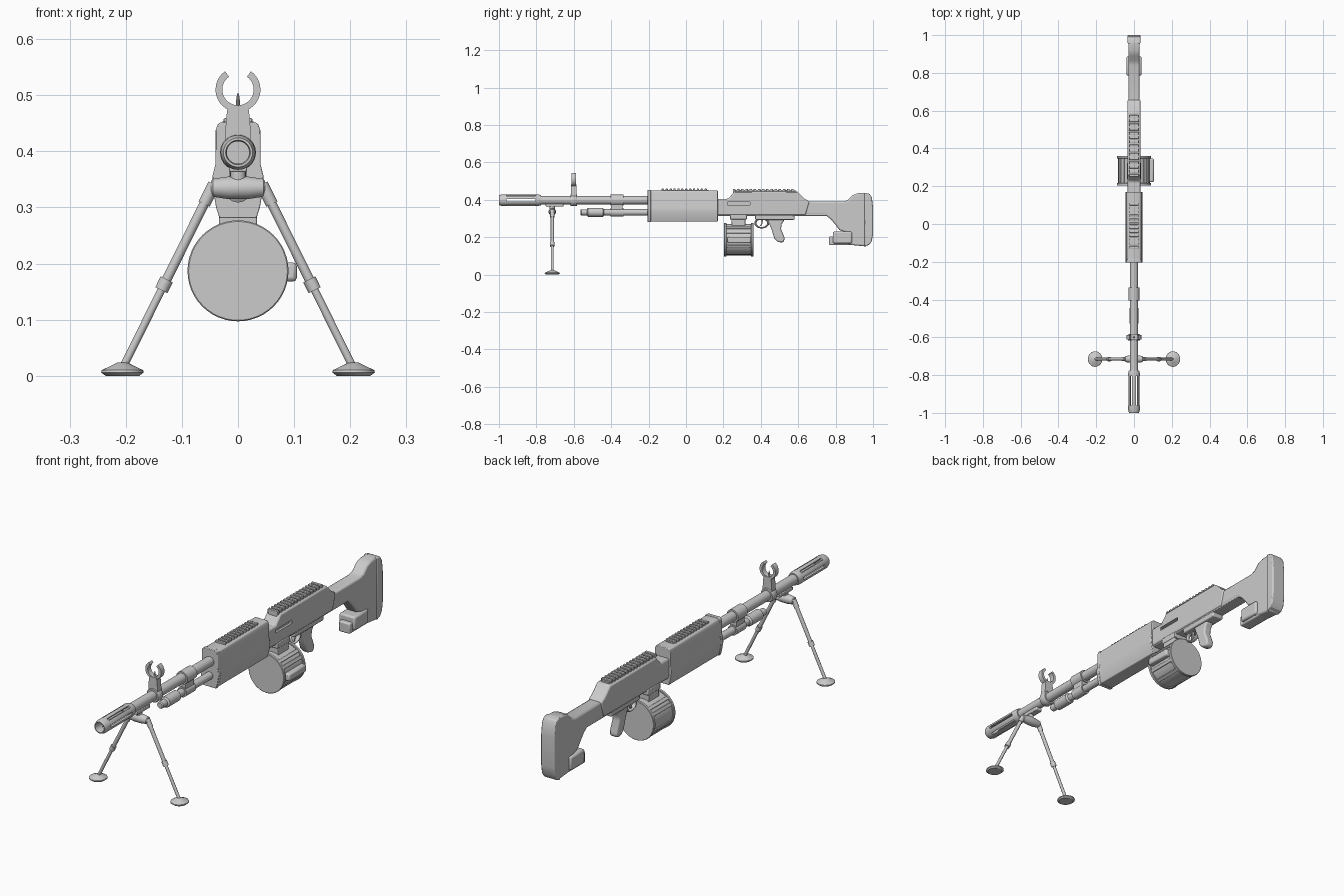
import bpy, bmesh
from math import sin, cos, pi, radians
from mathutils import Vector, Matrix

if "Cube" in bpy.data.objects:
    bpy.data.objects.remove(bpy.data.objects["Cube"])


def finish(name, bm, bevel=0.0):
    bmesh.ops.recalc_face_normals(bm, faces=bm.faces)
    me = bpy.data.meshes.new(name)
    bm.to_mesh(me)
    bm.free()
    ob = bpy.data.objects.new(name, me)
    bpy.context.collection.objects.link(ob)
    if bevel:
        m = ob.modifiers.new("Bevel", 'BEVEL')
        m.width, m.segments, m.limit_method = bevel, 2, 'ANGLE'
        m.angle_limit = radians(40)
    return ob


def prism(name, pts, lo, hi, axis='x', bevel=0.0):
    """Extrude a (y,z) profile along x, or an (x,z) profile along y."""
    bm = bmesh.new()
    put = (lambda a, b, t: (t, a, b)) if axis == 'x' else (lambda a, b, t: (a, t, b))
    rings = [[bm.verts.new(put(a, b, t)) for a, b in pts] for t in (lo, hi)]
    for r in rings:
        bm.faces.new(r)
    n = len(pts)
    for i in range(n):
        j = (i + 1) % n
        bm.faces.new((rings[0][i], rings[0][j], rings[1][j], rings[1][i]))
    return finish(name, bm, bevel)


def box(name, x, y, z, bevel=0.0):
    return prism(name, [(y[0], z[0]), (y[1], z[0]), (y[1], z[1]), (y[0], z[1])], x[0], x[1], 'x', bevel)


def lathe(name, start, direction, prof, n=28):
    """Spin (distance, radius) pairs about an axis; both ends are capped."""
    bm = bmesh.new()
    rot = Vector(direction).to_track_quat('Z', 'Y')
    rings = [[bm.verts.new(rot @ Vector((r * cos(2 * pi * i / n), r * sin(2 * pi * i / n), d)) + Vector(start))
              for i in range(n)] for d, r in prof]
    for a, b in zip(rings, rings[1:]):
        for i in range(n):
            bm.faces.new((a[i], a[(i + 1) % n], b[(i + 1) % n], b[i]))
    bm.faces.new(rings[0])
    bm.faces.new(rings[-1])
    return finish(name, bm)


def ylathe(name, z, prof, n=28):
    return lathe(name, (0, 0, z), (0, 1, 0), prof, n)


def rod(name, a, b, r, n=16):
    d = Vector(b) - Vector(a)
    return lathe(name, a, d, [(0, r), (d.length, r)], n)


def cut(target, cutter):
    m = target.modifiers.new("Cut", 'BOOLEAN')
    m.operation, m.object, m.solver = 'DIFFERENCE', cutter, 'EXACT'
    cutter.hide_render = True
    cutter.hide_set(True)


def rail(name, y0, y1, count, z0, z1, hw):
    box(name + "_base", (-hw * .8, hw * .8), (y0, y1), (z0 - .012, (z0 + z1) / 2))
    step = (y1 - y0) / count
    for i in range(count):
        y = y0 + i * step
        box(f"{name}_tooth", (-hw, hw), (y, y + step * .6), (z0 - .004, z1), .002)


AX = .398  # bore height

# Barrel and slotted muzzle
ylathe("barrel", AX, [(-.80, .022), (-.2, .022)])
muzzle = ylathe("muzzle_device", AX, [(-.80, .020), (-.99, .020), (-1, .022), (-1, .026), (-.985, .031),
                                      (-.79, .031), (-.775, .027), (-.775, .02)])
for k in range(3):
    c = box("muzzle_slot_cutter", (-.05, .05), (-.96, -.805), (-.006, .006))
    c.data.transform(Matrix.Translation((0, 0, AX)) @ Matrix.Rotation(k * pi / 3, 4, 'Y'))
    cut(muzzle, c)

# Gas tube and twin-collar gas block
ylathe("gas_tube", .333, [(-.565, .012), (-.56, .016), (-.53, .016), (-.525, .024), (-.445, .024),
                          (-.438, .017), (-.2, .017)])
ylathe("gas_block_upper_collar", AX, [(-.405, .029), (-.335, .029)])
ylathe("gas_block_lower_collar", .333, [(-.405, .023), (-.335, .023)])
box("gas_block_web", (-.016, .016), (-.40, -.34), (.335, .39))

# Front sight: collar, post, open ring and pin
ylathe("sight_collar", AX, [(-.618, .029), (-.613, .032), (-.587, .032), (-.582, .029)])
prism("sight_post", [(-.024, .41), (.024, .41), (.021, .46), (.018, .482), (-.018, .482), (-.021, .46)],
      -.614, -.586, 'y')
ang = [radians(125 + 290 * i / 28) for i in range(29)]
ring = [(.040 * cos(a), .51 + .040 * sin(a)) for a in ang] + \
       [(.028 * cos(a), .51 + .028 * sin(a)) for a in reversed(ang)]
prism("sight_ring", ring, -.612, -.588, 'y')
lathe("sight_pin", (0, -.6, .475), (0, 0, 1), [(0, .004), (.02, .003), (.029, .001)], 10)

# Bipod
BY = -.715
box("bipod_plate", (-.016, .016), (-.75, -.655), (.363, .38), .003)
rod("bipod_pivot", (0, BY, .33), (0, BY, .37), .014)
lathe("bipod_crossbar", (-.048, BY, .335), (1, 0, 0), [(0, .012), (.003, .016), (.03, .02), (.066, .02),
                                                      (.093, .016), (.096, .012)])
for s, side in ((1, "right"), (-1, "left")):
    hip, toe = Vector((s * .046, BY, .335)), Vector((s * .205, BY, .015))
    at = lambda t: hip.lerp(toe, t)
    rod(f"{side}_leg_upper", hip, at(.56), .0085)
    rod(f"{side}_leg_lower", at(.5), toe, .007)
    rod(f"{side}_leg_hinge", at(-.02), at(.09), .011)
    rod(f"{side}_leg_sleeve", at(.51), at(.57), .012)
    foot = lathe(f"{side}_foot", (0, 0, 0), (0, 0, 1), [(0, .030), (.006, .038), (.010, .037), (.019, .018), (.024, .008)])
    foot.data.transform(Matrix.Translation((s * .206, BY, 0)) @ Matrix.Diagonal((1, 1.08, 1, 1)))

# Handguard with flared lower sides
half = [(.033, .281), (.039, .30), (.046, .34), (.045, .358), (.040, .378), (.040, .437), (.036, .449), (.028, .453)]


def outline(k):
    p = [(x * k, .367 + (z - .367) * k) for x, z in half]
    return p + [(-x, z) for x, z in reversed(p)]


prism("handguard", outline(.97), -.195, .17, 'y', .003)
prism("handguard_front_flange", outline(1), -.205, -.188, 'y', .002)
rail("handguard_rail", -.13, .12, 12, .447, .459, .025)

# Receiver with ejection slot
recv = prism("receiver", [(.16, .318), (.64, .318), (.66, .39), (.635, .405), (.595, .445), (.26, .445),
                          (.225, .405), (.16, .405)], -.034, .034, 'x', .007)
cut(recv, box("ejection_slot_cutter", (.018, .06), (.222, .342), (.372, .387)))
box("ejection_bolt", (.0, .024), (.225, .335), (.370, .380))
rail("receiver_rail", .25, .585, 15, .445, .458, .026)
box("lower_receiver", (-.028, .028), (.37, .58), (.293, .33), .005)
box("receiver_bottom_strip", (-.029, .029), (.17, .78), (.313, .33), .003)

# Stock, butt pad and lower hook
prism("stock", [(.60, .318), (.745, .318), (.775, .295), (.80, .265), (.82, .238), (.86, .225), (.865, .16),
                (.968, .15), (.968, .437), (.92, .435), (.89, .424), (.865, .398), (.84, .39), (.60, .39)],
      -.03, .03, 'x', .008)
prism("butt_pad", [(.955, .15), (.98, .16), (.994, .18), (1, .22), (1, .36), (.994, .41), (.982, .432), (.955, .437)],
      -.034, .034, 'x', .005)
box("stock_hook", (-.028, .028), (.765, .90), (.157, .205), .006)
box("stock_hook_cover", (-.04, .04), (.785, .888), (.167, .23), .008)

# Pistol grip, trigger and guard
prism("pistol_grip", [(.43, .31), (.443, .275), (.458, .24), (.472, .193), (.487, .177), (.513, .17), (.526, .18),
                      (.526, .20), (.508, .245), (.512, .27), (.525, .29), (.522, .31)], -.019, .019, 'x', .007)
bpy.ops.mesh.primitive_torus_add(major_radius=.031, minor_radius=.005, major_segments=32, minor_segments=10,
                                 location=(0, .405, .275), rotation=(0, pi / 2, 0))
guard = bpy.context.object
guard.name = "trigger_guard"
guard.scale = (.78, 1.1, 2)
prism("trigger", [(.40, .30), (.413, .30), (.41, .275), (.402, .258), (.396, .26), (.403, .277)], -.005, .005)

# Drum magazine: recessed body, end caps, ribs and side latch
DZ = .187
ylathe("drum_body", DZ, [(.21, .084), (.355, .084)], 48)
for i, (a, b) in enumerate(((.203, .217), (.347, .361))):
    ylathe(f"drum_cap_{i}", DZ, [(a, .088), (a + .002, .09), (b - .002, .09), (b, .088)], 48)
for deg in (-60, -25, 28, 48, 132, 152, 205, 240):
    rib = box("drum_rib", (.078, .0885), (.214, .35), (-.008, .008), .002)
    rib.data.transform(Matrix.Translation((0, 0, DZ)) @ Matrix.Rotation(-radians(deg), 4, 'Y'))
box("drum_latch", (.075, .105), (.222, .347), (.168, .202), .007)
box("magazine_neck", (-.034, .034), (.243, .317), (.255, .32), .003)
box("magazine_collar", (-.036, .036), (.235, .325), (.295, .322), .003)

# Smooth shading on curved parts, hard edges kept
bpy.ops.object.select_all(action='DESELECT')
for ob in bpy.context.scene.objects:
    if not ob.hide_render:
        ob.select_set(True)
        bpy.context.view_layer.objects.active = ob
bpy.ops.object.shade_smooth_by_angle(angle=radians(32))
